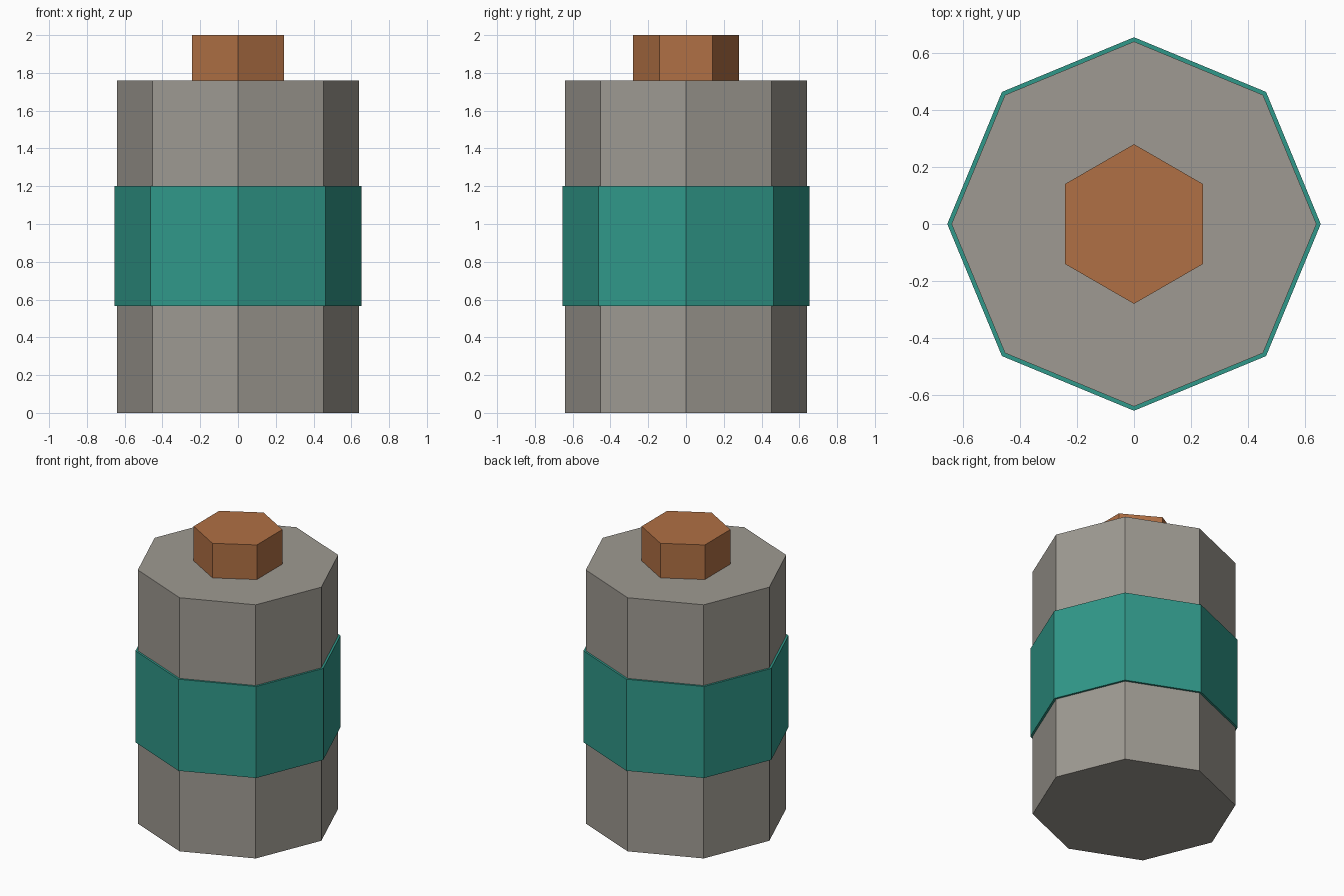
import bpy
import bmesh
from math import cos, sin, pi

cube = bpy.data.objects.get("Cube")
if cube:
    bpy.data.objects.remove(cube, do_unlink=True)


def make_material(name, rgb):
    mat = bpy.data.materials.new(name)
    mat.use_nodes = True
    colour = (*rgb, 1.0)
    mat.diffuse_color = colour
    mat.node_tree.nodes["Principled BSDF"].inputs["Base Color"].default_value = colour
    return mat


def make_prism(name, sides, radius, bottom, top, mat):
    """Upright flat-sided prism with one corner pointing to the front."""
    bm = bmesh.new()
    ring = []
    for i in range(sides):
        angle = 2 * pi * i / sides - pi / 2
        ring.append(bm.verts.new((radius * cos(angle), radius * sin(angle), bottom)))
    base = bm.faces.new(ring)
    lid = bmesh.ops.extrude_face_region(bm, geom=[base], use_keep_orig=True)
    moved = [v for v in lid["geom"] if isinstance(v, bmesh.types.BMVert)]
    bmesh.ops.translate(bm, verts=moved, vec=(0, 0, top - bottom))
    bmesh.ops.recalc_face_normals(bm, faces=bm.faces)
    mesh = bpy.data.meshes.new(name)
    bm.to_mesh(mesh)
    bm.free()
    mesh.materials.append(mat)
    obj = bpy.data.objects.new(name, mesh)
    bpy.context.collection.objects.link(obj)
    return obj


grey = make_material("warm grey", (0.342, 0.323, 0.287))
teal = make_material("teal", (0.030, 0.314, 0.251))
copper = make_material("copper", (0.434, 0.162, 0.058))

# Main octagonal body, wrapped by a slightly wider band, with a hexagonal terminal on top
make_prism("body", 8, 0.64, 0.0, 1.76, grey)
make_prism("band", 8, 0.655, 0.565, 1.2, teal)
make_prism("terminal", 6, 0.28, 1.76, 2.0, copper)
